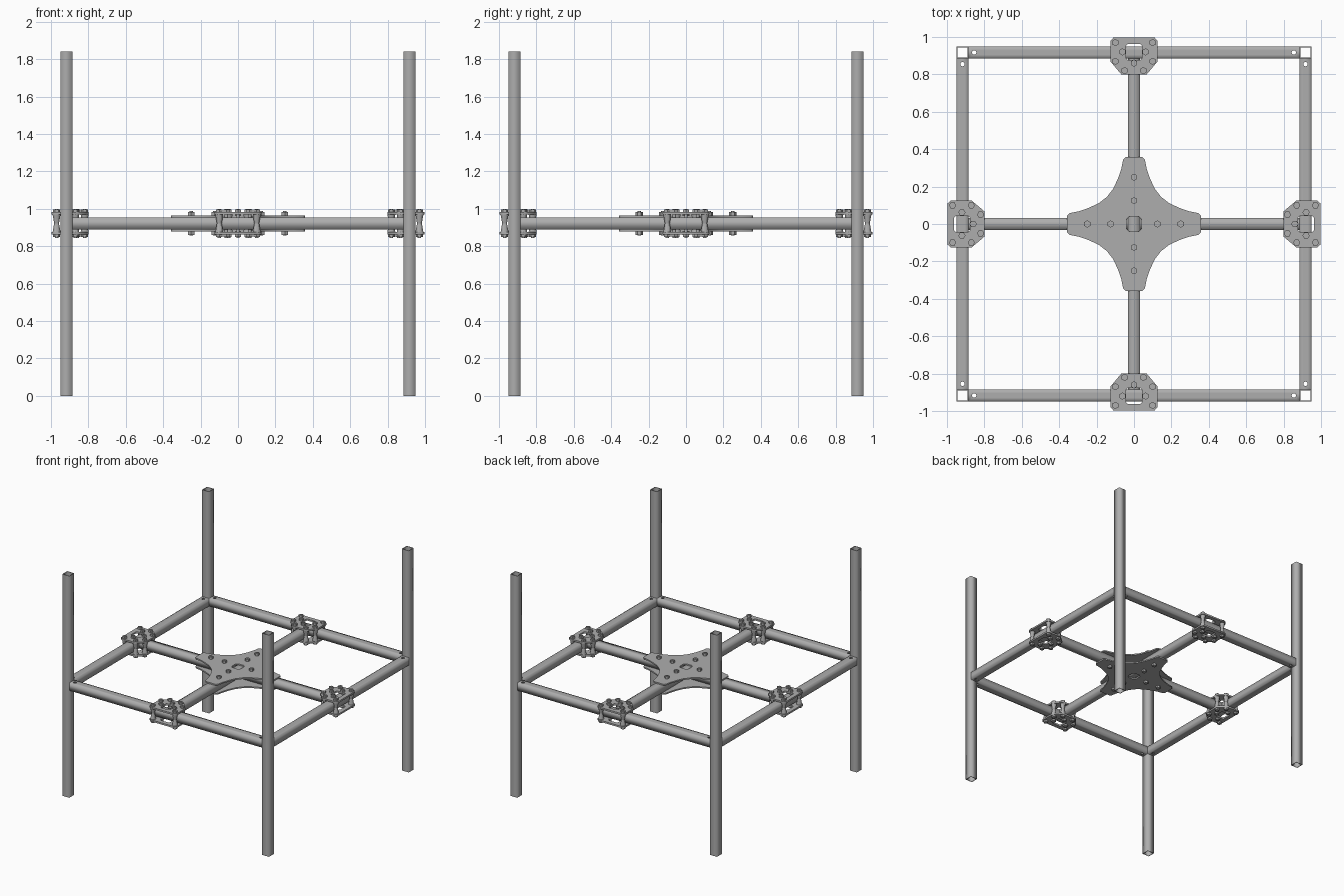
import bpy
import bmesh
import math
from mathutils import Matrix

cube = bpy.data.objects.get("Cube")
if cube:
    bpy.data.objects.remove(cube)

metal = bpy.data.materials.new("grey metal")
metal.use_nodes = True
GREY = (0.42, 0.42, 0.42, 1)
metal.diffuse_color = GREY
metal.node_tree.nodes["Principled BSDF"].inputs["Base Color"].default_value = GREY

MID = 0.922      # height of the horizontal frame
REACH = 0.917    # centre line of frame bars and posts
HALF = 0.032     # half width of a tube
WALL = 0.004


def link(name, mesh):
    obj = bpy.data.objects.new(name, mesh)
    bpy.context.collection.objects.link(obj)
    if not mesh.materials:
        mesh.materials.append(metal)
    return obj


def square(h, cut=0.0):
    """Square outline, optionally with clipped corners."""
    if not cut:
        return [(h, h), (-h, h), (-h, -h), (h, -h)]
    c = h - cut
    return [(h, c), (c, h), (-c, h), (-h, c), (-h, -c), (-c, -h), (c, -h), (h, -c)]


def prism(name, outlines, low, high):
    """Flat outline with holes, extruded between two heights."""
    curve = bpy.data.curves.new(name, "CURVE")
    curve.dimensions = "2D"
    curve.fill_mode = "BOTH"
    curve.extrude = (high - low) / 2
    for pts in outlines:
        spline = curve.splines.new("POLY")
        spline.points.add(len(pts) - 1)
        for p, (x, y) in zip(spline.points, pts):
            p.co = (x, y, 0, 1)
        spline.use_cyclic_u = True
    temp = bpy.data.objects.new("outline", curve)
    bpy.context.collection.objects.link(temp)
    graph = bpy.context.evaluated_depsgraph_get()
    mesh = bpy.data.meshes.new_from_object(temp.evaluated_get(graph))
    bpy.data.objects.remove(temp)
    bm = bmesh.new()
    bm.from_mesh(mesh)
    bmesh.ops.remove_doubles(bm, verts=bm.verts, dist=1e-5)
    bmesh.ops.recalc_face_normals(bm, faces=bm.faces)
    bmesh.ops.translate(bm, verts=bm.verts, vec=(0, 0, (low + high) / 2))
    bm.to_mesh(mesh)
    bm.free()
    mesh.materials.clear()
    mesh.name = name
    return link(name, mesh)


def tube(name, low, high):
    return prism(name, [square(HALF), square(HALF - WALL)], low, high)


def cylinder(bm, x, y, low, high, r1, r2=None, sides=12):
    at = Matrix.Translation((x, y, (low + high) / 2))
    bmesh.ops.create_cone(bm, cap_ends=True, segments=sides, radius1=r1,
                          radius2=r1 if r2 is None else r2,
                          depth=high - low, matrix=at)


def bolts(name, spots, grip, nut, spools=()):
    """Bolts with a hex head or nut outside each plate, plus waisted spacers."""
    bm = bmesh.new()
    for x, y in spots:
        cylinder(bm, x, y, MID - grip - nut - 0.004, MID + grip + nut + 0.004, 0.009)
        for a, b in ((grip, grip + nut), (-grip - nut, -grip)):
            cylinder(bm, x, y, MID + a, MID + b, 0.019, sides=6)
    for x, y in spools:
        cylinder(bm, x, y, MID - 0.046, MID, 0.021, 0.013)
        cylinder(bm, x, y, MID, MID + 0.046, 0.013, 0.021)
    mesh = bpy.data.meshes.new(name)
    bm.to_mesh(mesh)
    bm.free()
    return link(name, mesh)


def turned(obj, quarter):
    """Bake a quarter turn about the vertical axis into the mesh."""
    obj.data.transform(Matrix.Rotation(quarter * math.pi / 2, 4, "Z"))


# Upright posts
for side, x in (("left", REACH), ("right", -REACH)):
    for end, y in (("front", -REACH), ("back", REACH)):
        post = tube(f"{end}_{side}_post", 0, 1.84)
        post.data.transform(Matrix.Translation((x, y, 0)))

# Plate outlines for the edge clamps: narrow toward the centre
clamp_half = [(0.11, 0.997), (0.125, 0.98), (0.125, 0.868), (0.068, 0.80)]
clamp = clamp_half + [(-x, y) for x, y in reversed(clamp_half)]
window = [(x, y + 0.92) for x, y in square(0.042, 0.008)]
half_spots = [(0.1, 0.97), (0.062, 0.92), (0.1, 0.87), (0.05, 0.82)]
spots = half_spots + [(-x, y) for x, y in half_spots] + [(0, 0.86)]
spools = [p for p in spots if abs(p[0]) > 0.04 and abs(p[1] - 0.92) > 0.04]
lay_down = Matrix.Translation((0, 0, MID)) @ Matrix.Rotation(math.pi / 2, 4, "Y")

for q, side in enumerate(("back", "right", "front", "left")):
    # Outer frame bar with a drilled hole near each end
    bar = tube(f"{side}_frame_bar", -0.885, 0.885)
    bar.data.transform(Matrix.Translation((0, REACH, 0)) @ lay_down)
    bm = bmesh.new()
    for x in (-0.855, 0.855):
        cylinder(bm, x, REACH, MID - 0.1, MID + 0.1, 0.012, sides=16)
    drill_mesh = bpy.data.meshes.new("drill")
    bm.to_mesh(drill_mesh)
    bm.free()
    drill = link("drill", drill_mesh)
    drill.hide_render = True
    cut = bar.modifiers.new("holes", "BOOLEAN")
    cut.operation = "DIFFERENCE"
    cut.solver = "EXACT"
    cut.object = drill
    bpy.context.view_layer.objects.active = bar
    bpy.ops.object.modifier_apply(modifier="holes")
    bpy.data.objects.remove(drill)

    # Clamp plates, bolts and spacers
    top = prism(f"{side}_clamp_top", [clamp, window], MID + 0.046, MID + 0.06)
    base = prism(f"{side}_clamp_base", [clamp, window], MID - 0.06, MID - 0.046)
    fixings = bolts(f"{side}_clamp_bolts", spots, 0.06, 0.014, spools)
    for part in (bar, top, base, fixings):
        turned(part, q)

# Inner cross: one full arm and two that butt against it
full = tube("long_cross_arm", -0.885, 0.885)
full.data.transform(lay_down)
turned(full, 1)
for side, s in (("left", 1), ("right", -1)):
    arm = tube(f"{side}_cross_arm", HALF, 0.885)
    arm.data.transform(lay_down)
    turned(arm, 0 if s > 0 else 2)

# Star shaped hub plates above and below the cross
quarter = [(0.345, -0.058), (0.358, -0.045), (0.358, 0.045), (0.345, 0.058),
           (0.295, 0.068), (0.245, 0.085), (0.19, 0.11),
           (0.145, 0.145), (0.11, 0.19), (0.085, 0.245), (0.068, 0.295)]
star = []
for q in range(4):
    c, s = round(math.cos(q * math.pi / 2)), round(math.sin(q * math.pi / 2))
    star += [(c * x - s * y, s * x + c * y) for x, y in quarter]
hole = square(0.04, 0.015)
prism("hub_top_plate", [star, hole], MID + HALF, MID + HALF + 0.011)
prism("hub_base_plate", [star, hole], MID - HALF - 0.011, MID - HALF)
ring = [(d * x, d * y) for d in (0.125, 0.25) for x, y in ((1, 0), (-1, 0), (0, 1), (0, -1))]
bolts("hub_bolts", ring, HALF + 0.011, 0.018)
